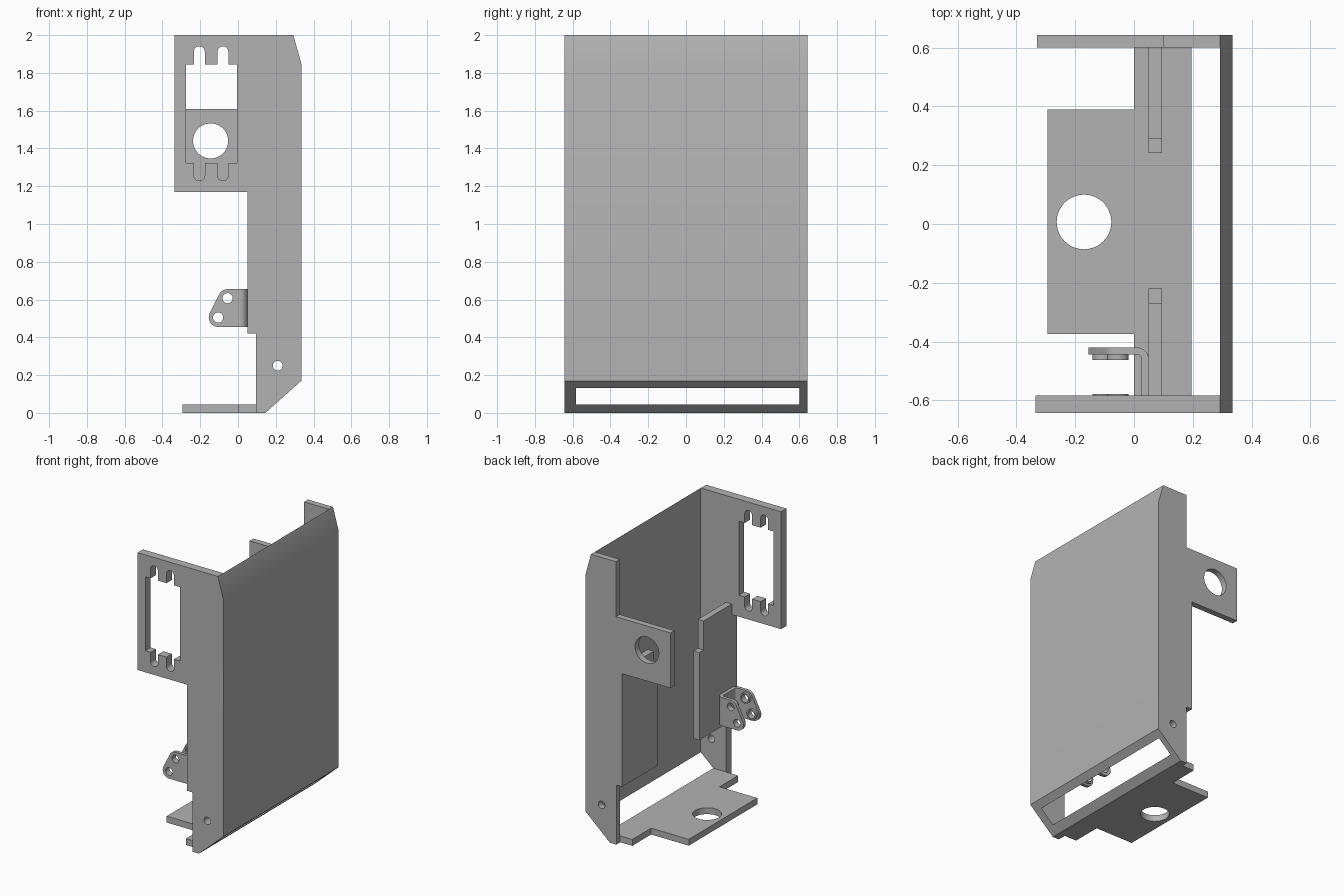
import bpy, bmesh, math

cube = bpy.data.objects.get("Cube")
if cube:
    bpy.data.objects.remove(cube, do_unlink=True)

grey = bpy.data.materials.new("plain grey")
grey.use_nodes = True
grey.diffuse_color = (0.45, 0.45, 0.45, 1)
grey.node_tree.nodes["Principled BSDF"].inputs["Base Color"].default_value = (0.45, 0.45, 0.45, 1)


def arc(cx, cy, r, a0, a1, n=12):
    """Points on an arc, angles in degrees."""
    angles = [math.radians(a0 + (a1 - a0) * i / n) for i in range(n + 1)]
    return [(cx + r * math.cos(a), cy + r * math.sin(a)) for a in angles]


def circle(cx, cy, r, n=40):
    return arc(cx, cy, r, 0, 360, n)[:-1]


def rect(u0, v0, u1, v1):
    return [(u0, v0), (u1, v0), (u1, v1), (u0, v1)]


def plate(name, loops, axis, lo, hi):
    """Sheet cut to an outline (first loop) with holes, spanning lo..hi along an axis."""
    curve = bpy.data.curves.new(name, 'CURVE')
    curve.dimensions = '2D'
    curve.fill_mode = 'BOTH'
    curve.extrude = (hi - lo) / 2
    for pts in loops:
        spline = curve.splines.new('POLY')
        spline.points.add(len(pts) - 1)
        for p, (u, v) in zip(spline.points, pts):
            p.co = (u, v, 0, 1)
        spline.use_cyclic_u = True
    temp = bpy.data.objects.new(name + "_curve", curve)
    bpy.context.collection.objects.link(temp)
    dg = bpy.context.evaluated_depsgraph_get()
    mesh = bpy.data.meshes.new_from_object(temp.evaluated_get(dg))
    bpy.data.objects.remove(temp, do_unlink=True)
    bpy.data.curves.remove(curve)
    mid = (lo + hi) / 2
    for vert in mesh.vertices:
        u, v, w = vert.co
        w += mid
        vert.co = {'x': (w, u, v), 'y': (u, w, v), 'z': (u, v, w)}[axis]
    bm = bmesh.new()
    bm.from_mesh(mesh)
    bmesh.ops.remove_doubles(bm, verts=bm.verts, dist=1e-5)
    bmesh.ops.recalc_face_normals(bm, faces=bm.faces)
    bm.to_mesh(mesh)
    bm.free()
    mesh.materials.clear()
    mesh.materials.append(grey)
    obj = bpy.data.objects.new(name, mesh)
    bpy.context.collection.objects.link(obj)
    bpy.ops.object.select_all(action='DESELECT')
    obj.select_set(True)
    bpy.context.view_layer.objects.active = obj
    bpy.ops.object.shade_smooth_by_angle(angle=math.radians(30))
    return obj


FRONT, FRONT_IN, BACK_IN, BACK = -0.643, -0.583, 0.6, 0.643
WALL_IN = 0.293

# Edge shared by both side plates, from top to foot
outer_edge = [(WALL_IN, 2), (0.335, 1.85), (0.335, 0.17), (0.145, 0),
              (0.095, 0), (0.095, 0.42), (0.05, 0.42)]
pin_hole = circle(0.21, 0.25, 0.026, 24)

# Front plate with slotted window
slots = (-0.205, -0.08)
window = [(-0.275, 1.845)]
for x in slots:
    window += [(x - 0.029, 1.845)] + arc(x, 1.912, 0.029, 180, 0) + [(x + 0.029, 1.845)]
window += [(-0.005, 1.845), (-0.005, 1.322)]
for x in reversed(slots):
    window += [(x + 0.029, 1.322)] + arc(x, 1.258, 0.029, 0, -180) + [(x - 0.029, 1.322)]
window += [(-0.275, 1.322)]
plate("front_plate", [outer_edge + [(0.05, 1.17), (-0.335, 1.17), (-0.335, 2)], window, pin_hole],
      'y', FRONT, FRONT_IN)

# Back plate with holed tab
plate("back_plate", [outer_edge + [(0.05, 1.22), (-0.33, 1.22), (-0.33, 1.61), (0.098, 1.61), (0.098, 2)],
                     circle(-0.145, 1.44, 0.093), pin_hole], 'y', BACK_IN, BACK)

# Long wall, bevelled at top and foot
plate("side_wall", [[(WALL_IN, 2), (0.335, 1.85), (0.335, 0.17), (WALL_IN, 0.132)]],
      'y', FRONT_IN, BACK_IN)

# Base plate with holed tongue and slanted outer edge
base = plate("base_plate", [[(0.195, FRONT_IN), (0.195, BACK_IN), (0, BACK_IN), (0, 0.39), (-0.295, 0.39),
                             (-0.295, -0.375), (0, -0.375), (0, FRONT_IN)],
                            circle(-0.17, 0.007, 0.093)], 'z', 0, 0.045)
for v in base.data.vertices:
    if v.co.x > 0.19 and v.co.z < 0.02:
        v.co.x = 0.145

# Stepped inner flanges
for name, root, short, long in (("front_flange", FRONT_IN, -0.268, -0.22),
                                ("back_flange", BACK_IN, 0.29, 0.242)):
    plate(name, [[(root, 0.42), (long, 0.42), (long, 1.04), (short, 1.04), (short, 1.245), (root, 1.245)]],
          'x', 0.05, 0.095)

# U-shaped bracket: bent base, two legs and their bosses
MID = -0.52
channel = (arc(0.01, MID + 0.06, 0.04, 90, 0) + arc(0.01, MID - 0.06, 0.04, 0, -90)
           + arc(0.01, MID - 0.06, 0.016, -90, 0) + arc(0.01, MID + 0.06, 0.016, 0, 90))
plate("bracket_base", [channel], 'z', 0.455, 0.655)
pivots = ((-0.055, 0.607), (-0.105, 0.505))
leg = ([(0.01, 0.655)] + arc(-0.055, 0.605, 0.05, 90, 155) + arc(-0.105, 0.505, 0.05, 155, 270)
       + [(0.01, 0.455)])
for side, s in (("back", 1), ("front", -1)):
    def span(a, b):
        return sorted((MID + s * a, MID + s * b))
    plate(f"bracket_leg_{side}", [leg] + [circle(x, z, 0.027, 24) for x, z in pivots],
          'y', *span(0.076, 0.1))
    for i, (x, z) in enumerate(pivots):
        plate(f"bracket_boss_{side}_{i + 1}", [circle(x, z, 0.037, 24), circle(x, z, 0.027, 24)],
              'y', *span(0.058, 0.076))
